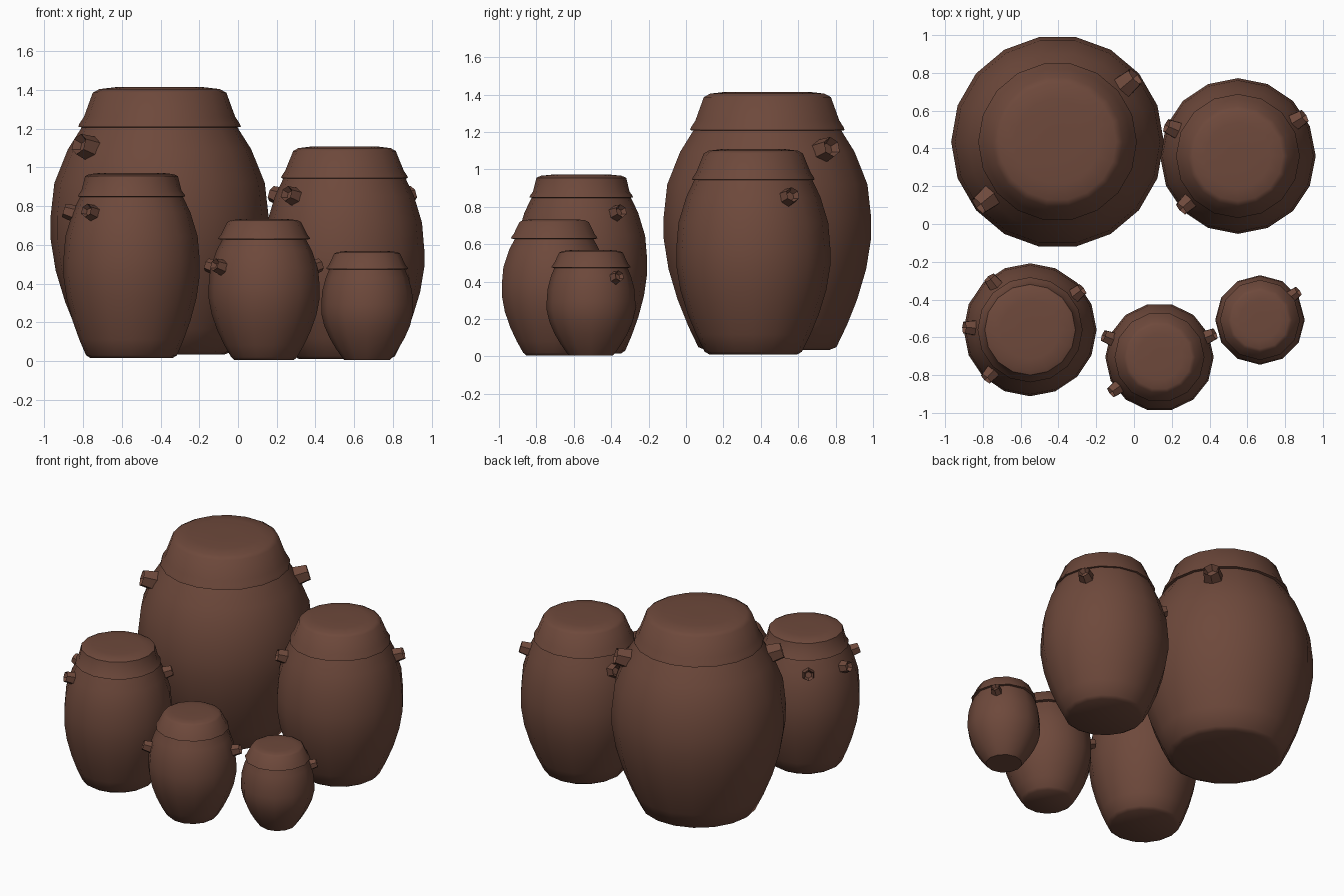
import bpy, bmesh, math
from mathutils import Matrix, Vector

cube = bpy.data.objects.get("Cube")
if cube:
    bpy.data.objects.remove(cube, do_unlink=True)

clay = bpy.data.materials.new("brown_clay")
COLOUR = (0.155, 0.066, 0.044, 1)
clay.diffuse_color = COLOUR
clay.use_nodes = True
clay.node_tree.nodes["Principled BSDF"].inputs["Base Color"].default_value = COLOUR

# Body swell: (height fraction, fullness between the end radius and the widest radius)
SWELL = [(0, 0), (0.1, 0.3), (0.22, 0.6), (0.36, 0.86), (0.5, 1),
         (0.6, 1), (0.75, 0.88), (0.9, 0.45), (1, 0)]


def finish(bm, name, angle):
    bmesh.ops.recalc_face_normals(bm, faces=bm.faces[:])
    mesh = bpy.data.meshes.new(name)
    bm.to_mesh(mesh)
    bm.free()
    mesh.materials.append(clay)
    obj = bpy.data.objects.new(name, mesh)
    bpy.context.collection.objects.link(obj)
    bpy.ops.object.select_all(action='DESELECT')
    obj.select_set(True)
    bpy.context.view_layer.objects.active = obj
    bpy.ops.object.shade_smooth_by_angle(angle=math.radians(angle))
    return obj


def lathe(name, profile, sides, x, y, angle):
    """Closed solid of revolution from (radius, height) pairs."""
    bm = bmesh.new()
    rings = []
    for r, z in profile:
        rings.append([bm.verts.new((x + r * math.cos(math.tau * i / sides),
                                    y + r * math.sin(math.tau * i / sides), z))
                      for i in range(sides)])
    for low, high in zip(rings, rings[1:]):
        for i in range(sides):
            j = (i + 1) % sides
            bm.faces.new((low[i], low[j], high[j], high[i]))
    bm.faces.new(rings[0][::-1])
    bm.faces.new(rings[-1])
    return finish(bm, name, angle)


def lug(name, base, outward, size):
    """Small six-sided lug with a hollow in its outer end."""
    bm = bmesh.new()
    bmesh.ops.create_cone(bm, cap_ends=True, segments=6, radius1=size * 0.62,
                          radius2=size * 0.48, depth=size)
    cap = max(bm.faces, key=lambda f: f.calc_center_median().z)
    bmesh.ops.inset_region(bm, faces=[cap], thickness=size * 0.2)
    bmesh.ops.translate(bm, verts=cap.verts[:], vec=(0, 0, -size * 0.35))
    turn = outward.to_track_quat('Z', 'Y').to_matrix().to_4x4()
    bm.transform(Matrix.Translation(base + outward * size * 0.12) @ turn)
    return finish(bm, name, 30)


def jar(name, centre, radius, foot, neck, base, rim, lid, top, sides, lug_z, lug_size, lugs):
    x, y = centre
    height = rim - base

    def width(t, s):
        end = foot if t < 0.55 else neck
        return end + (radius - end) * s

    # Body with a softened foot, continued under the lid
    body = [(foot * 0.9, base - 0.015)]
    body += [(width(t, s), base + t * height) for t, s in SWELL]
    body.append((neck * 0.97, rim + 0.02))
    lathe(name + "_body", body, sides, x, y, 50)

    # Lid with a flared rim, sloping wall and low crown
    brim, crown = lid
    rise = top - rim
    cover = [(neck * 0.95, rim - rise * 0.03), (brim, rim), (brim * 0.985, rim + rise * 0.08),
             (brim * 0.93, rim + rise * 0.25), (crown, rim + rise * 0.86),
             (crown * 0.9, rim + rise * 0.95), (crown * 0.65, top), (crown * 0.2, top)]
    lathe(name + "_lid", cover, sides, x, y, 50)

    # Lugs around the shoulder
    t = (lug_z - base) / height
    for (t0, s0), (t1, s1) in zip(SWELL, SWELL[1:]):
        if t0 <= t <= t1:
            reach = width(t, s0 + (s1 - s0) * (t - t0) / (t1 - t0))
    for n, degrees in enumerate(lugs):
        a = math.radians(degrees)
        spot = Vector((x + reach * math.cos(a), y + reach * math.sin(a), lug_z))
        outward = Vector((math.cos(a), math.sin(a), 0.3)).normalized()
        lug(f"{name}_lug_{n + 1}", spot, outward, lug_size)


jar("large_jar", (-0.405, 0.435), 0.563, 0.375, 0.40, 0.05, 1.21, (0.42, 0.345), 1.415,
    18, 1.1, 0.115, [40, 219])
jar("back_left_jar", (0.55, 0.36), 0.412, 0.26, 0.315, 0.025, 0.945, (0.328, 0.265), 1.108,
    16, 0.85, 0.085, [157, 31, 223])
jar("front_right_jar", (-0.55, -0.56), 0.352, 0.235, 0.265, 0.03, 0.85, (0.278, 0.24), 0.972,
    16, 0.765, 0.075, [128, 38, 178, 228])
jar("middle_jar", (0.135, -0.705), 0.287, 0.17, 0.215, 0.02, 0.63, (0.238, 0.19), 0.733,
    14, 0.485, 0.07, [159, 23, 216])
jar("small_jar", (0.667, -0.508), 0.237, 0.13, 0.195, 0.02, 0.475, (0.212, 0.17), 0.568,
    12, 0.42, 0.062, [37])
